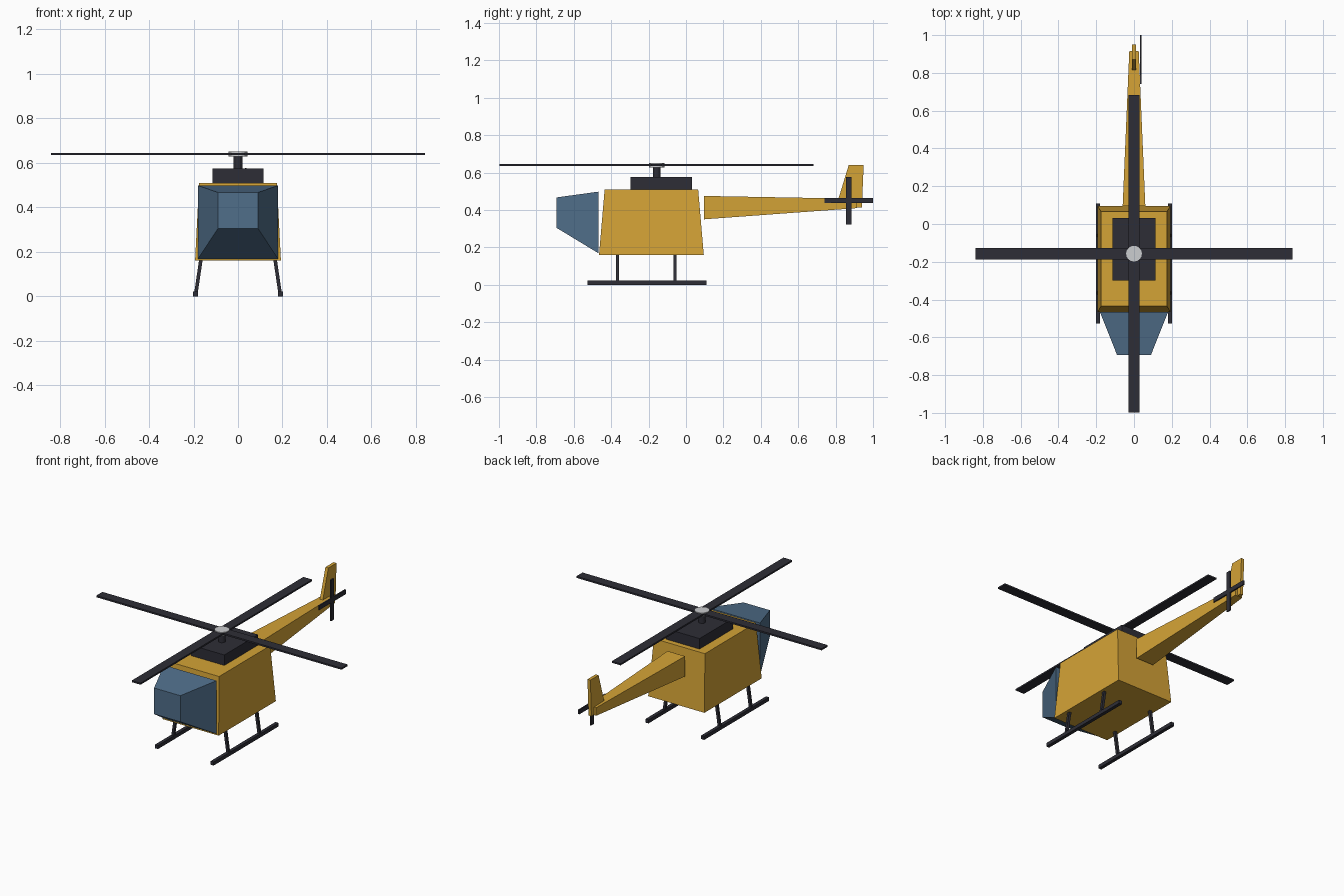
import bpy, bmesh, math
from mathutils import Vector

if "Cube" in bpy.data.objects:
    bpy.data.objects.remove(bpy.data.objects["Cube"])


def material(name, rgb):
    m = bpy.data.materials.new(name)
    m.diffuse_color = (*rgb, 1)
    m.use_nodes = True
    m.node_tree.nodes["Principled BSDF"].inputs["Base Color"].default_value = m.diffuse_color
    return m


YELLOW = material("yellow paint", (0.658, 0.366, 0.037))
GLASS = material("blue glass", (0.08, 0.156, 0.254))
DARK = material("dark metal", (0.027, 0.027, 0.037))
GREY = material("light grey", (0.60, 0.61, 0.63))


def finish(name, bm, mat):
    bmesh.ops.recalc_face_normals(bm, faces=bm.faces)
    me = bpy.data.meshes.new(name)
    bm.to_mesh(me)
    bm.free()
    me.materials.append(mat)
    ob = bpy.data.objects.new(name, me)
    bpy.context.collection.objects.link(ob)
    return ob


def loft(name, ring_a, ring_b, mat):
    """Closed solid between two matching rings of points."""
    bm = bmesh.new()
    a = [bm.verts.new(p) for p in ring_a]
    b = [bm.verts.new(p) for p in ring_b]
    n = len(a)
    bm.faces.new(a)
    bm.faces.new(b[::-1])
    for i in range(n):
        j = (i + 1) % n
        bm.faces.new((a[i], b[i], b[j], a[j]))
    return finish(name, bm, mat)


def flat_ring(hx, y0, y1, z):
    return [(-hx, y0, z), (hx, y0, z), (hx, y1, z), (-hx, y1, z)]


def upright_ring(hx, z0, z1, y):
    return [(-hx, y, z0), (hx, y, z0), (hx, y, z1), (-hx, y, z1)]


def box(name, center, size, mat):
    c, h = Vector(center), Vector(size) / 2
    rings = [[(c.x + sx * h.x, c.y + sy * h.y, c.z + sz * h.z)
              for sx, sy in ((-1, -1), (1, -1), (1, 1), (-1, 1))] for sz in (-1, 1)]
    return loft(name, *rings, mat)


def disc(name, y, r, z0, z1, sides, mat):
    rings = [[(r * math.cos(2 * math.pi * i / sides), y + r * math.sin(2 * math.pi * i / sides), z)
              for i in range(sides)] for z in (z0, z1)]
    return loft(name, *rings, mat)


# Cabin and glazed nose
loft("cabin", flat_ring(0.193, -0.465, 0.095, 0.16), flat_ring(0.175, -0.435, 0.065, 0.51), YELLOW)
loft("nose_glass", upright_ring(0.18, 0.168, 0.498, -0.467),
     upright_ring(0.09, 0.305, 0.467, -0.693), GLASS)

# Tail boom and fin
loft("tail_boom", upright_ring(0.06, 0.35, 0.475, 0.095),
     upright_ring(0.025, 0.41, 0.46, 0.915), YELLOW)
fin = [(0.80, 0.412), (0.94, 0.412), (0.95, 0.64), (0.87, 0.64), (0.815, 0.46)]
loft("tail_fin", [(-0.01, y, z) for y, z in fin], [(0.01, y, z) for y, z in fin], YELLOW)

# Engine housing, mast and main rotor
MAST_Y = -0.157
box("engine_housing", (0, -0.133, 0.5425), (0.23, 0.33, 0.065), DARK)
disc("rotor_mast", MAST_Y, 0.02, 0.57, 0.63, 12, DARK)
box("rotor_blade_across", (0, MAST_Y, 0.64), (1.68, 0.06, 0.01), DARK)
box("rotor_blade_along", (0, MAST_Y, 0.64), (0.06, 1.68, 0.01), DARK)
disc("rotor_hub", MAST_Y, 0.042, 0.628, 0.65, 16, GREY)

# Tail rotor
box("tail_rotor_level", (0.035, 0.87, 0.45), (0.008, 0.26, 0.028), DARK)
box("tail_rotor_upright", (0.035, 0.87, 0.45), (0.008, 0.028, 0.255), DARK)

# Landing skids with splayed struts
for side, label in ((-1, "left"), (1, "right")):
    box("skid_" + label, (side * 0.191, -0.208, 0.011), (0.021, 0.635, 0.022), DARK)
    for y, end in ((-0.365, "front"), (-0.06, "rear")):
        rings = [[(side * x + dx, y + dy, z) for dx, dy in
                  ((-0.008, -0.008), (0.008, -0.008), (0.008, 0.008), (-0.008, 0.008))]
                 for x, z in ((0.189, 0.015), (0.166, 0.17))]
        loft(f"strut_{end}_{label}", *rings, DARK)
